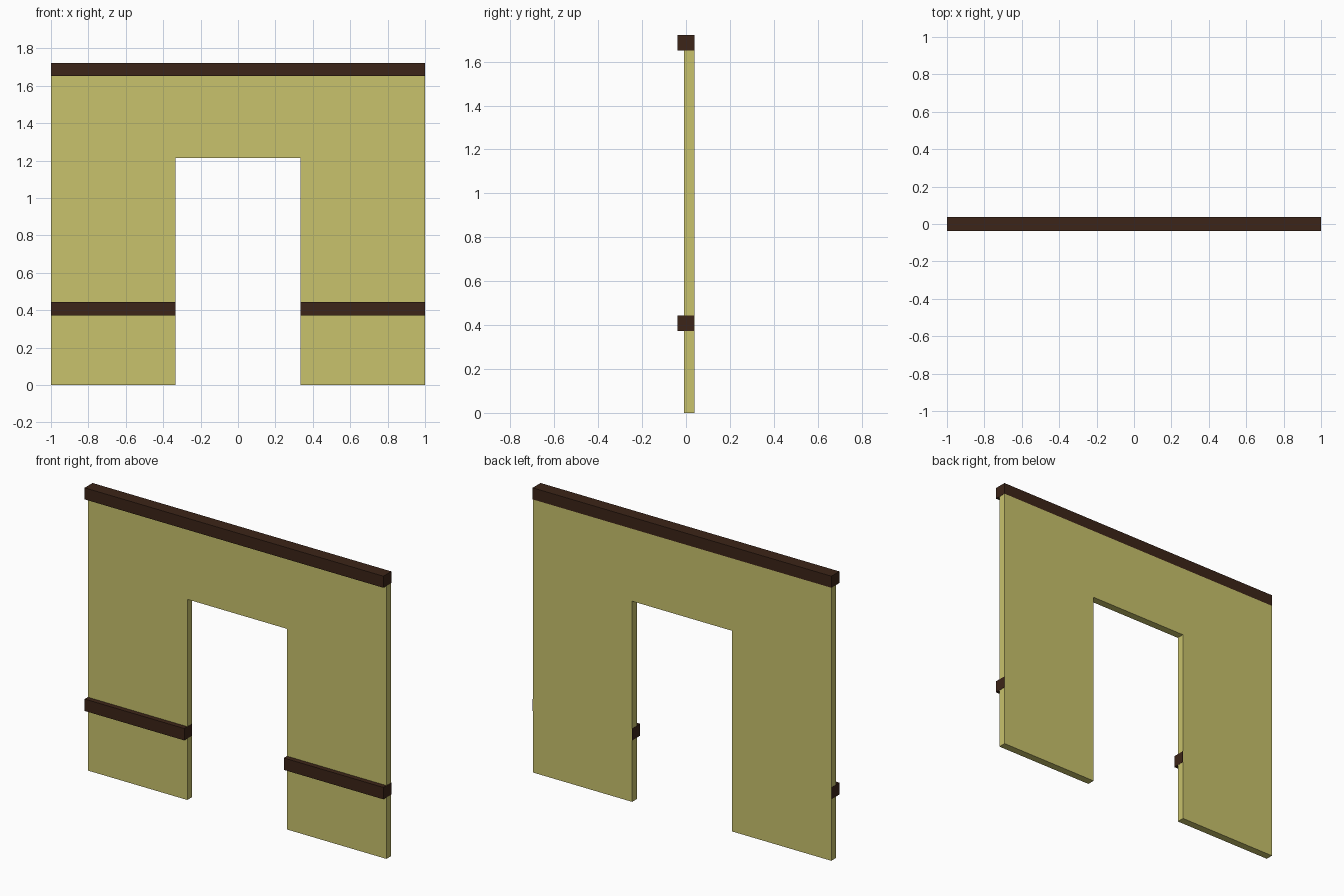
import bpy, bmesh

if "Cube" in bpy.data.objects:
    bpy.data.objects.remove(bpy.data.objects["Cube"])


def material(name, color):
    m = bpy.data.materials.new(name)
    m.diffuse_color = (*color, 1)
    m.use_nodes = True
    m.node_tree.nodes["Principled BSDF"].inputs["Base Color"].default_value = m.diffuse_color
    return m


def finish(name, bm, mat):
    bmesh.ops.recalc_face_normals(bm, faces=bm.faces)
    mesh = bpy.data.meshes.new(name)
    bm.to_mesh(mesh)
    bm.free()
    mesh.materials.append(mat)
    obj = bpy.data.objects.new(name, mesh)
    bpy.context.collection.objects.link(obj)
    return obj


def box(name, lo, hi, mat):
    bm = bmesh.new()
    bmesh.ops.create_cube(bm, size=1)
    for v in bm.verts:
        v.co = [hi[i] if v.co[i] > 0 else lo[i] for i in range(3)]
    return finish(name, bm, mat)


plaster = material("plaster", (0.58, 0.54, 0.15))
timber = material("dark_timber", (0.045, 0.018, 0.009))

HALF_DOOR, DOOR_TOP = 0.334, 1.214
BEAM_BOTTOM, TOP = 1.652, 1.722
FRONT, WALL_FRONT, BACK = -0.038, -0.008, 0.038

# Wall panel: doorway outline extruded through its thickness
right = [(HALF_DOOR, DOOR_TOP), (HALF_DOOR, 0), (0.999, 0), (0.999, BEAM_BOTTOM)]
outline = right + [(-x, z) for x, z in reversed(right)]
bm = bmesh.new()
face = bm.faces.new([bm.verts.new((x, WALL_FRONT, z)) for x, z in outline])
ext = bmesh.ops.extrude_face_region(bm, geom=[face])
bmesh.ops.translate(bm, vec=(0, BACK - WALL_FRONT, 0),
                    verts=[g for g in ext["geom"] if isinstance(g, bmesh.types.BMVert)])
finish("doorway_wall", bm, plaster)

# Top beam, flush with the back and proud of the front
box("top_beam", (-1, FRONT, BEAM_BOTTOM), (1, BACK, TOP), timber)

# Rails either side of the doorway, let into the wall
for side, x0, x1 in (("left", -1, -HALF_DOOR + 0.001), ("right", HALF_DOOR - 0.001, 1)):
    box(side + "_rail", (x0, FRONT, 0.372), (x1, BACK - 0.001, 0.444), timber)
